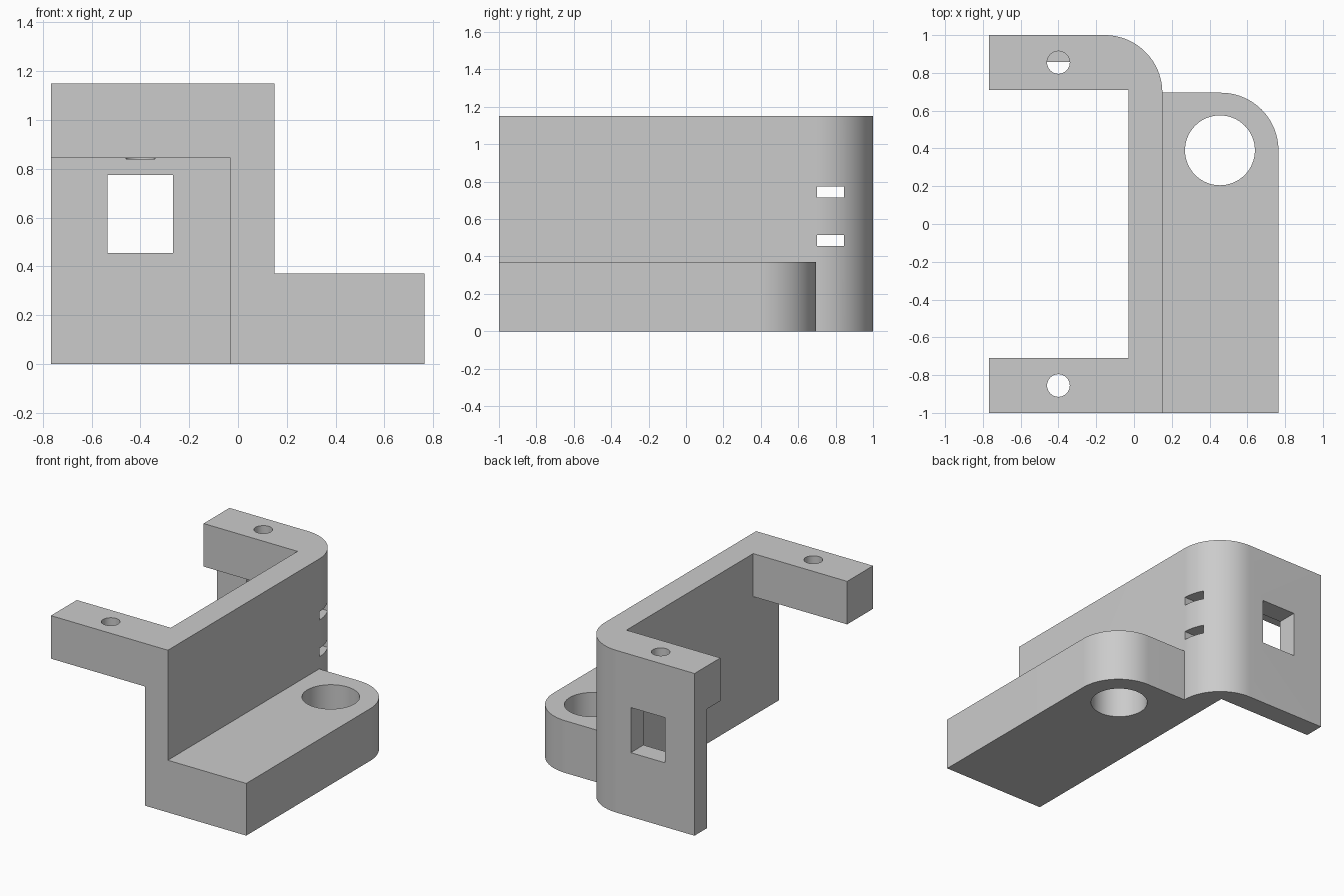
import bpy
import bmesh
from math import cos, sin, pi, radians

cube = bpy.data.objects.get("Cube")
if cube:
    bpy.data.objects.remove(cube, do_unlink=True)

grey = bpy.data.materials.new("plain grey")
grey.use_nodes = True
GREY = (0.6, 0.6, 0.6, 1)
grey.diffuse_color = GREY
grey.node_tree.nodes["Principled BSDF"].inputs["Base Color"].default_value = GREY


def prism(name, outline, z0, z1):
    """Extrude a flat outline from z0 up to z1."""
    bm = bmesh.new()
    face = bm.faces.new([bm.verts.new((x, y, z0)) for x, y in outline])
    top = bmesh.ops.extrude_face_region(bm, geom=[face])["geom"]
    verts = [v for v in top if isinstance(v, bmesh.types.BMVert)]
    bmesh.ops.translate(bm, verts=verts, vec=(0, 0, z1 - z0))
    bmesh.ops.recalc_face_normals(bm, faces=bm.faces)
    mesh = bpy.data.meshes.new(name)
    bm.to_mesh(mesh)
    bm.free()
    mesh.materials.append(grey)
    obj = bpy.data.objects.new(name, mesh)
    bpy.context.collection.objects.link(obj)
    return obj


def arc(cx, cy, r, a0, a1, steps):
    return [(cx + r * cos(a0 + (a1 - a0) * i / steps),
             cy + r * sin(a0 + (a1 - a0) * i / steps)) for i in range(steps + 1)]


def circle(cx, cy, r, steps=64):
    return arc(cx, cy, r, 0, 2 * pi, steps)[:-1]


def rect(x0, x1, y0, y1):
    return [(x0, y0), (x1, y0), (x1, y1), (x0, y1)]


def cut(body, name, outline, z0, z1):
    cutter = prism(name, outline, z0, z1)
    cutter.hide_render = True
    mod = body.modifiers.new(name, "BOOLEAN")
    mod.operation = "DIFFERENCE"
    mod.solver = "EXACT"
    mod.object = cutter
    bpy.ops.object.modifier_apply(modifier=name)
    bpy.data.objects.remove(cutter, do_unlink=True)


# Main dimensions
LEFT, RIGHT = -0.767, 0.765
WALL_IN, WALL_OUT = -0.03, 0.15
ARM_Y, FLANGE_BACK, R = 0.71, 0.695, 0.305
HEIGHT, ARM_Z, FLANGE_Z = 1.15, 0.845, 0.37
PLATE_Y = 0.858

# Full plan outline: front arm, flange, wall and rounded rear arm
plan = [(LEFT, -1), (RIGHT, -1)]
plan += arc(RIGHT - R, FLANGE_BACK - R, R, 0, pi / 2, 24)
plan += arc(WALL_OUT - R, 1 - R, R, 0, pi / 2, 24)
plan += [(LEFT, 1), (LEFT, ARM_Y), (WALL_IN, ARM_Y),
         (WALL_IN, -ARM_Y), (LEFT, -ARM_Y)]
bracket = prism("bracket", plan, 0, HEIGHT)
bpy.context.view_layer.objects.active = bracket
bracket.select_set(True)

# Step above the flange, and open space below the arms
cut(bracket, "flange_step", rect(WALL_OUT, 1, -1.1, 0.9), FLANGE_Z, 1.3)
cut(bracket, "under_arm_space", rect(-1, WALL_IN, -1.1, PLATE_Y), -0.1, ARM_Z)

# Large flange hole and the two arm holes
cut(bracket, "flange_hole", circle(0.455, 0.39, 0.185), -0.1, 0.5)
for side in (-1, 1):
    cut(bracket, "arm_hole", circle(-0.4, side * 0.855, 0.06, 40), ARM_Z - 0.004, 1.3)

# Rear plate window and the two strap slots at the corner
cut(bracket, "window", rect(-0.535, -0.267, 0.8, 1.1), 0.455, 0.775)
for z in (0.455, 0.715):
    cut(bracket, "slot", rect(-0.1, 0.3, 0.7, 0.845), z, z + 0.06)

bpy.ops.object.shade_smooth_by_angle(angle=radians(30))
